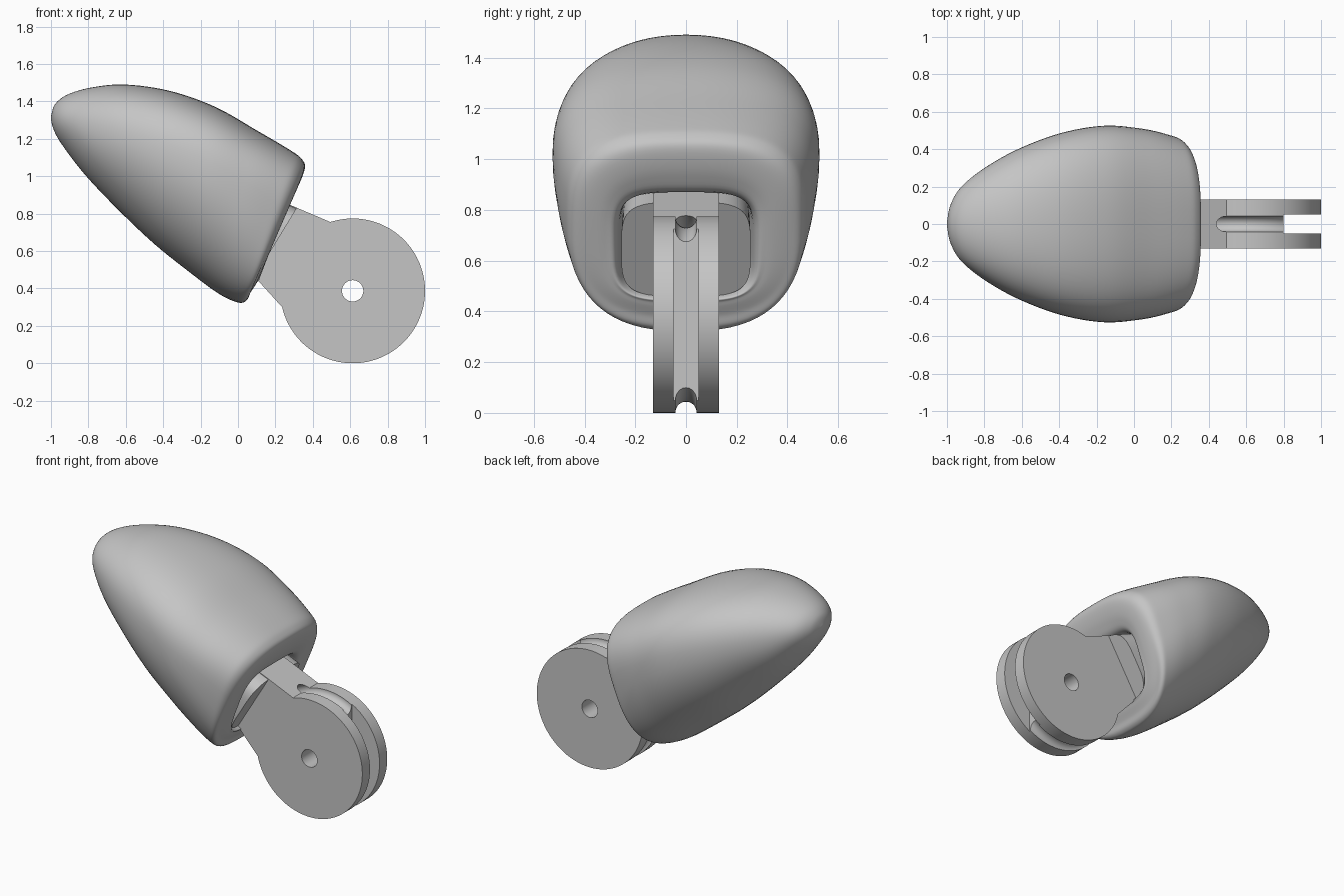
import bpy, bmesh, math

cube = bpy.data.objects.get("Cube")
if cube:
    bpy.data.objects.remove(cube, do_unlink=True)

grey = bpy.data.materials.new("plain grey")
grey.use_nodes = True
grey.diffuse_color = (0.56, 0.56, 0.56, 1)
grey.node_tree.nodes["Principled BSDF"].inputs["Base Color"].default_value = (0.56, 0.56, 0.56, 1)


def finish(name, bm):
    bmesh.ops.recalc_face_normals(bm, faces=bm.faces)
    mesh = bpy.data.meshes.new(name)
    bm.to_mesh(mesh)
    bm.free()
    obj = bpy.data.objects.new(name, mesh)
    bpy.context.collection.objects.link(obj)
    mesh.materials.append(grey)
    return obj


def activate(obj):
    bpy.ops.object.select_all(action='DESELECT')
    obj.select_set(True)
    bpy.context.view_layer.objects.active = obj


def smooth(obj, angle):
    activate(obj)
    bpy.ops.object.shade_smooth_by_angle(angle=math.radians(angle))


def spline(rows, steps):
    """Catmull-Rom interpolation through rows of numbers."""
    out = []
    for i in range(len(rows) - 1):
        a, b = rows[max(i - 1, 0)], rows[i]
        c, d = rows[i + 1], rows[min(i + 2, len(rows) - 1)]
        for k in range(steps):
            t = k / steps
            out.append([q + 0.5 * t * (r - p + t * (2 * p - 5 * q + 4 * r - s + t * (3 * (q - r) + s - p)))
                        for p, q, r, s in zip(a, b, c, d)])
    return out + [rows[-1]]


def loft(name, sections, steps, sides=72):
    """Each section: top x, z, bottom x, z, half width, squareness, lift of widest point."""
    bm = bmesh.new()
    rings = []
    for tx, tz, bx, bz, w, n, lift in spline(sections, steps):
        ring = []
        for i in range(sides):
            a = math.tau * i / sides
            c, s = math.cos(a), math.sin(a)
            c = math.copysign(abs(c) ** (2 / n), c)
            s = math.copysign(abs(s) ** (2 / n), s)
            h = s + lift * (1 - s * s)
            ring.append(bm.verts.new(((tx + bx) / 2 + (tx - bx) / 2 * h, w * c,
                                      (tz + bz) / 2 + (tz - bz) / 2 * h)))
        rings.append(ring)
    for r, q in zip(rings, rings[1:]):
        for i in range(sides):
            j = (i + 1) % sides
            bm.faces.new((r[i], r[j], q[j], q[i]))
    bm.faces.new(rings[0])
    bm.faces.new(rings[-1])
    return finish(name, bm)


def prism(name, outline, half):
    """Extrude an x-z outline along y, centred on y = 0."""
    bm = bmesh.new()
    face = bm.faces.new([bm.verts.new((x, -half, z)) for x, z in outline])
    new = bmesh.ops.extrude_face_region(bm, geom=[face])["geom"]
    bmesh.ops.translate(bm, vec=(0, 2 * half, 0), verts=[v for v in new if isinstance(v, bmesh.types.BMVert)])
    return finish(name, bm)


def arc(cx, cz, r, start, end, count):
    return [(cx + r * math.cos(start + (end - start) * i / count),
             cz + r * math.sin(start + (end - start) * i / count)) for i in range(count + 1)]


def cut(target, cutter):
    """Subtract the cutter for good, then discard it."""
    mod = target.modifiers.new("cut", 'BOOLEAN')
    mod.operation = 'DIFFERENCE'
    mod.solver = 'EXACT'
    mod.object = cutter
    activate(target)
    bpy.ops.object.modifier_apply(modifier=mod.name)
    bpy.data.objects.remove(cutter, do_unlink=True)


# Rounded shell: closed tip, rolled rim, shallow socket
shell = loft("fingertip_shell", [
    (-1.0, 1.32, -1.0, 1.3, 0.012, 2, 0),
    (-0.978, 1.385, -0.982, 1.24, 0.105, 2, 0),
    (-0.91, 1.437, -0.935, 1.16, 0.2, 2, 0.05),
    (-0.78, 1.475, -0.82, 1.01, 0.3, 2.1, 0.1),
    (-0.6, 1.49, -0.65, 0.83, 0.4, 2.1, 0.17),
    (-0.36, 1.455, -0.45, 0.64, 0.485, 2.15, 0.22),
    (-0.12, 1.37, -0.25, 0.48, 0.525, 2.2, 0.25),
    (0.1, 1.245, -0.1, 0.37, 0.512, 2.35, 0.25),
    (0.27, 1.145, 0.0, 0.325, 0.48, 2.6, 0.18),
    (0.338, 1.095, 0.045, 0.335, 0.455, 2.8, 0.1),
    (0.357, 1.04, 0.068, 0.38, 0.405, 2.9, 0.03),
    (0.31, 0.93, 0.1, 0.43, 0.32, 3.3, 0),
    (0.24, 0.87, 0.1, 0.455, 0.272, 4, 0),
    (0.08, 0.92, -0.04, 0.52, 0.25, 4, 0)], 6)
smooth(shell, 60)

# Plug seated in the socket
plug = loft("socket_plug", [
    (0.315, 0.83, 0.09, 0.46, 0.255, 4, 0),
    (0.08, 0.93, -0.04, 0.53, 0.25, 4, 0)], 1)
smooth(plug, 35)

# Hinge: round knuckle and neck in one outline
cx, cz, radius = 0.613, 0.387, 0.387
knuckle = prism("hinge_knuckle",
                arc(cx, cz, radius, math.radians(-167), math.radians(108), 96)
                + [(0.29, 0.842), (0.15, 0.9), (0.0, 0.53), (0.1, 0.45)], 0.13)

# Pin hole
cut(knuckle, prism("pin_cutter", arc(cx, cz, 0.057, 0, math.tau * 47 / 48, 47), 0.3))

# Round cable channel running about the pin
bm = bmesh.new()
ring = [bm.verts.new((cx + x, y, cz)) for x, y in arc(0.385, 0, 0.042, 0, math.tau * 19 / 20, 19)]
edges = [bm.edges.new((ring[i - 1], ring[i])) for i in range(len(ring))]
bmesh.ops.spin(bm, geom=ring + edges, cent=(cx, 0, cz), axis=(0, 1, 0), angle=math.tau, steps=96)
bmesh.ops.remove_doubles(bm, verts=bm.verts, dist=0.0005)
cut(knuckle, finish("channel_cutter", bm))

# Deep slot through the outer end of the knuckle
cut(knuckle, prism("slot_cutter", [(0.8, -0.1), (1.1, -0.1), (1.1, 0.9), (0.8, 0.9)], 0.05))
smooth(knuckle, 30)
